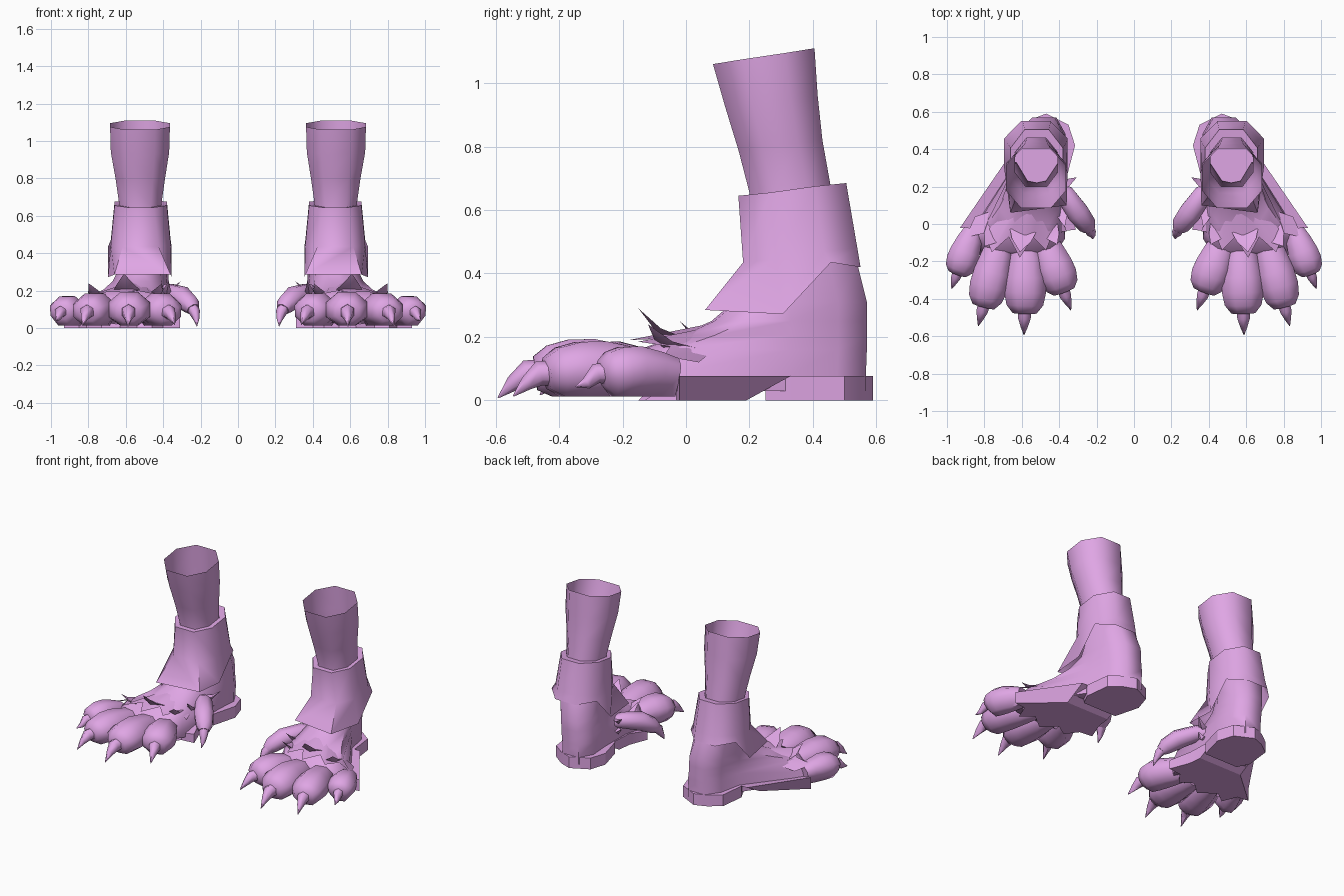
import bpy, math
from mathutils import Vector

if "Cube" in bpy.data.objects:
    bpy.data.objects.remove(bpy.data.objects["Cube"])

skin = bpy.data.materials.new("mauve skin")
skin.diffuse_color = (0.74, 0.38, 0.78, 1)
skin.use_nodes = True
skin.node_tree.nodes["Principled BSDF"].inputs["Base Color"].default_value = skin.diffuse_color


def make(name, verts, faces, angle=35):
    """Mesh object for one foot, mirrored across x = 0 for the other."""
    me = bpy.data.meshes.new(name)
    me.from_pydata([tuple(v) for v in verts], [], faces)
    me.materials.append(skin)
    ob = bpy.data.objects.new(name, me)
    bpy.context.collection.objects.link(ob)
    bpy.context.view_layer.objects.active = ob
    ob.select_set(True)
    bpy.ops.object.mode_set(mode='EDIT')
    bpy.ops.mesh.select_all(action='SELECT')
    bpy.ops.mesh.normals_make_consistent(inside=False)
    bpy.ops.object.mode_set(mode='OBJECT')
    bpy.ops.object.shade_smooth_by_angle(angle=math.radians(angle))
    ob.select_set(False)
    ob.modifiers.new("other foot", 'MIRROR').use_mirror_merge = False
    return ob


def loft(name, rings, caps=(True, True), angle=60):
    n = len(rings[0])
    verts = [v for r in rings for v in r]
    faces = [(i * n + j, i * n + (j + 1) % n, (i + 1) * n + (j + 1) % n, (i + 1) * n + j)
             for i in range(len(rings) - 1) for j in range(n)]
    if caps[0]:
        faces.append(tuple(reversed(range(n))))
    if caps[1]:
        faces.append(tuple(range(len(verts) - n, len(verts))))
    return make(name, verts, faces, angle)


def octagon(x0, x1, y0, y1, z, f=.29, g=.71, k=.25):
    """Chamfered box outline; z lists heights from front to back."""
    w = x1 - x0
    c, d = y0 + f * (y1 - y0), y0 + g * (y1 - y0)
    return [(x0 + k * w, y0, z[0]), (x1 - k * w, y0, z[0]), (x1, c, z[1]), (x1, d, z[2]),
            (x1 - .27 * w, y1, z[3]), (x0 + .27 * w, y1, z[3]), (x0, d, z[2]), (x0, c, z[1])]


def limb(name, path, sides=8, angle=60, floor=None):
    """Tube through (point, width radius, height radius) stations, optionally flat below."""
    pts = [Vector(p[0]) for p in path]
    rings = []
    for i, (p, w, h) in enumerate(path):
        t = (pts[min(i + 1, len(pts) - 1)] - pts[max(i - 1, 0)]).normalized()
        side = t.cross(Vector((0, 0, 1))).normalized()
        up = side.cross(t)
        ring = []
        for a in [math.tau * (k + .5) / sides for k in range(sides)]:
            v = pts[i] + side * w * math.cos(a) + up * h * math.sin(a)
            if floor is not None and math.sin(a) < -.8 and i < len(path) - 1:
                v.z = floor
            ring.append(v)
        rings.append(ring)
    return loft(name, rings, angle=angle)


# Shin: open tube, flaring to the top
loft("shin", [
    octagon(.41, .635, .20, .46, (.60, .61, .62, .63)),
    octagon(.41, .635, .20, .455, (.655, .66, .67, .68)),
    octagon(.39, .655, .165, .43, (.79, .80, .81, .82)),
    octagon(.368, .68, .122, .415, (.93, .94, .95, .96)),
    octagon(.364, .684, .085, .405, (1.06, 1.075, 1.095, 1.11))], (False, False), 75)

# Ankle cuff: flared over the instep, raised at the back
cuff_hem = octagon(.355, .695, .06, .55, (.285, .272, .435, .42), .5, .81, .10)
cuff_hem[0] = (.36, .10, .285)
loft("ankle_cuff", [
    cuff_hem,
    octagon(.36, .68, .18, .54, (.435, .445, .47, .48), k=.2),
    octagon(.38, .66, .165, .505, (.645, .655, .675, .685)),
    octagon(.41, .635, .20, .46, (.645, .655, .67, .68))], (False, False), 60)


# Foot body: horizontal outlines from the sole up into the cuff
def outline(z, back, bx, left, right, front, fl, fr, fm):
    return [(bx - .06, back, z), (left, back - .09, z), (left + .01, .33, z),
            (fl, front + .09, z), (fl + .06, front, z), (fm, front - .01, z),
            (fr - .06, front, z), (fr, front + .10, z), (right, .33, z),
            (right - .03, back - .09, z), (bx + .06, back, z)]


loft("foot_body", [
    outline(.03, .567, .475, .365, .63, -.14, .37, .88, .62),
    outline(.08, .567, .475, .365, .63, -.17, .37, .88, .62),
    outline(.16, .57, .475, .365, .63, -.14, .385, .81, .61),
    outline(.205, .57, .48, .365, .63, -.01, .40, .72, .58),
    outline(.25, .57, .482, .37, .635, .09, .41, .67, .55),
    outline(.31, .57, .485, .375, .64, .16, .415, .64, .53),
    outline(.43, .54, .51, .385, .645, .22, .41, .63, .52),
    outline(.52, .51, .52, .395, .645, .23, .41, .63, .52)])

# Heel pad
heel = [(.36, .25), (.61, .25), (.65, .33), (.63, .50), (.55, .56),
        (.47, .59), (.35, .53), (.315, .42)]
loft("heel_pad", [[(x, y, z) for x, y in heel] for z in (0, .077)], angle=20)

# Front sole: zigzag toe edge and a sloping arch; (x, y bottom, y top, top height)
sole = [(.37, .19, .33, .077), (.69, .19, .33, .077), (.93, -.02, -.02, .077),
        (.85, -.03, -.03, .06), (.81, -.13, -.10, .02), (.73, -.07, -.07, .03),
        (.63, -.15, -.13, .02), (.54, -.07, -.07, .03), (.46, -.12, -.10, .02),
        (.40, -.04, -.04, .05), (.31, -.03, -.03, .06), (.36, .10, .10, .077)]
loft("front_sole", [[(x, yb, 0) for x, yb, yt, z in sole],
                    [(x, yt, z) for x, yb, yt, z in sole]], angle=20)

# Toes and claws: base, tip, radius, claw tip height
toes = [((.48, -.08), (.375, -.36), .102, .015),
        ((.575, -.10), (.585, -.475), .112, .005),
        ((.71, -.08), (.805, -.44), .103, .010),
        ((.86, -.035), (.945, -.265), .084, .040)]
for i, (a, b, r, low) in enumerate(toes):
    a, b = Vector((*a, .09)), Vector((*b, .085))
    d = (b - a).normalized()
    h = r * .86
    stations = [(0, .65, .65), (.22, .86, .82), (.5, 1.04, 1.03), (.7, 1.08, 1.06),
                (.88, .95, .92), (1, .62, .60)]
    limb(f"toe_{i + 1}", [(a.lerp(b, t) + Vector((0, 0, .014 * math.sin(t * 3.1))), r * w, h * k)
                          for t, w, k in stations], floor=.012)
    s = r / .105
    claw = [(b - d * .05 * s, .042, .042), (b + d * .025 * s, .036, .040),
            (b + d * .065 * s - Vector((0, 0, .03)), .02, .024),
            (b + d * .11 * s - Vector((0, 0, .08 - low)), .002, .002)]
    limb(f"claw_{i + 1}", [(p, w * s, k * s) for p, w, k in claw], 6, 65)

# Inner thumb toe and its claw
limb("thumb", [((.43, .21, .18), .035, .035), ((.37, .16, .19), .055, .05),
               ((.30, .06, .165), .064, .06), ((.255, .00, .125), .055, .05),
               ((.24, -.025, .10), .035, .035)])
limb("thumb_claw", [((.25, -.005, .12), .034, .034), ((.232, -.04, .085), .03, .03),
                    ((.222, -.06, .045), .016, .016), ((.22, -.08, .01), .002, .002)], 6, 65)

# Ragged fur collar over the toe roots
tips = [(.36, -.04, .15), (.43, -.04, .185), (.47, -.14, .185), (.54, -.07, .20),
        (.61, -.18, .19), (.67, -.07, .195), (.76, -.15, .185), (.80, -.05, .17),
        (.90, -.07, .14), (.85, .04, .12)]
roots = [(.40 + .033 * i, .09 + .02 * math.sin(i / 9 * math.pi),
          .16 + .09 * math.sin(i / 9 * math.pi)) for i in range(10)]
make("fur_collar", tips + roots, [(i, i + 1, i + 11, i + 10) for i in range(9)], 50)


# Raised fur tufts: thin, wide folded spikes curling up
def tuft(name, base, tip, wide):
    b, t = Vector(base), Vector(tip)
    side = (t - b).cross(Vector((0, 0, 1))).normalized() * wide
    drop = Vector((0, 0, .02))
    mid = b.lerp(t, .55) - Vector((0, 0, .02))
    make(name, [b - side, b + side, b - drop, mid - side * .65, mid + side * .65, mid - drop, t],
         [(0, 1, 4, 3), (1, 2, 5, 4), (2, 0, 3, 5), (3, 4, 6), (4, 5, 6), (5, 3, 6), (0, 2, 1)], 50)


tuft("middle_tuft", (.59, -.01, .195), (.61, -.15, .29), .08)
tuft("outer_tuft", (.72, -.01, .165), (.80, -.12, .24), .07)
tuft("inner_tuft", (.46, -.01, .185), (.41, -.11, .235), .055)
tuft("thumb_tuft_upper", (.41, .19, .21), (.305, .25, .25), .03)
tuft("thumb_tuft_front", (.40, .12, .17), (.37, -.02, .25), .04)
tuft("thumb_tuft_lower", (.40, .20, .15), (.33, .22, .16), .03)
